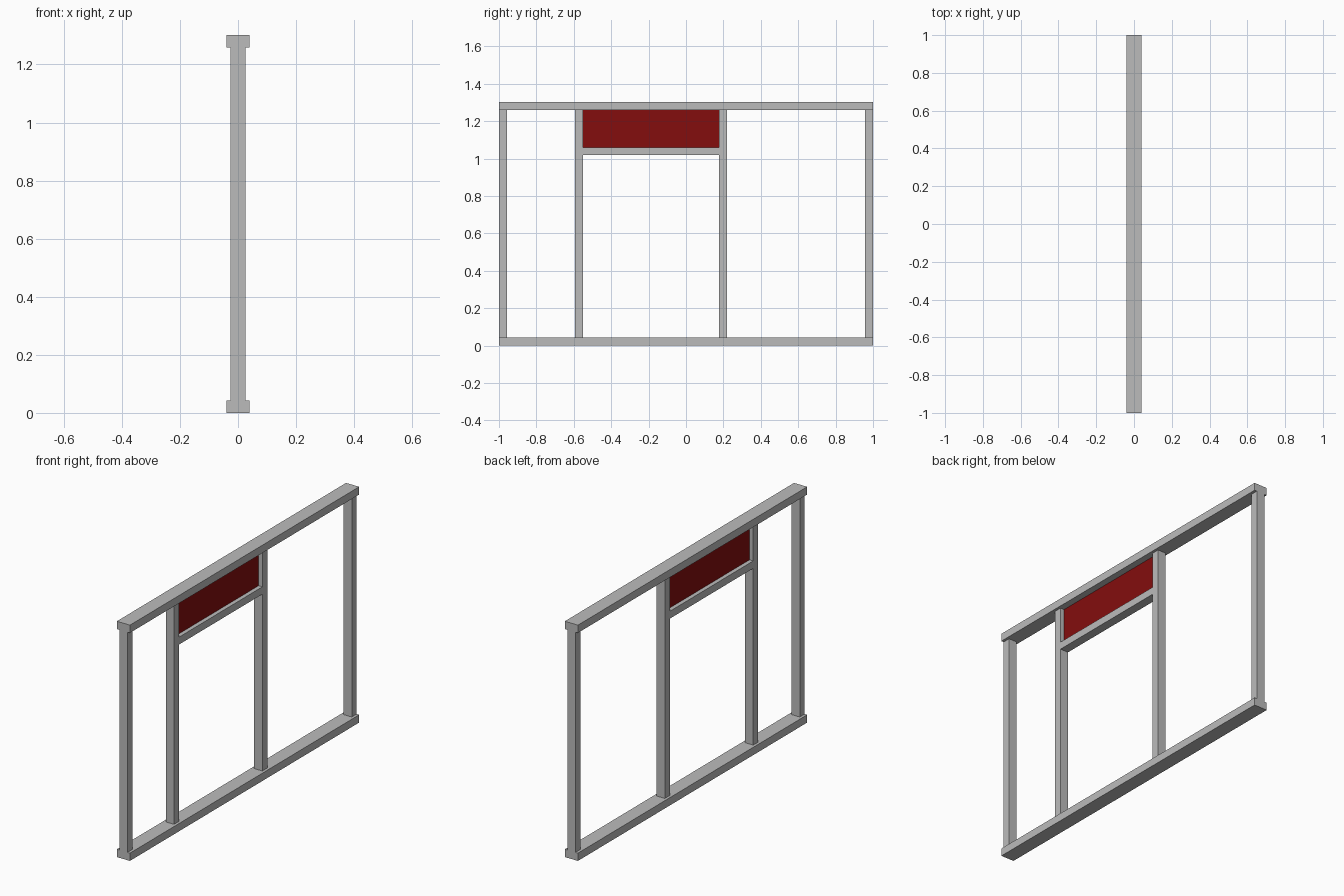
import bpy

cube = bpy.data.objects.get("Cube")
if cube:
    bpy.data.objects.remove(cube, do_unlink=True)


def make_material(name, color):
    mat = bpy.data.materials.new(name)
    mat.use_nodes = True
    mat.diffuse_color = color
    mat.node_tree.nodes["Principled BSDF"].inputs["Base Color"].default_value = color
    return mat


def box(name, depth, y_range, z_range, mat):
    """Box centred on x = 0, spanning the given y and z ranges."""
    (y0, y1), (z0, z1) = y_range, z_range
    bpy.ops.mesh.primitive_cube_add(size=1, location=(0, (y0 + y1) / 2, (z0 + z1) / 2))
    obj = bpy.context.object
    obj.name = name
    obj.scale = (depth, y1 - y0, z1 - z0)
    bpy.ops.object.transform_apply(location=False, rotation=False, scale=True)
    obj.data.materials.append(mat)
    return obj


grey = make_material("frame grey", (0.5, 0.5, 0.5, 1))
red = make_material("panel red", (0.23, 0.004, 0.004, 1))

HEIGHT = 1.302
BAR = 0.043
RAIL_DEPTH, POST_DEPTH = 0.08, 0.05
inner_z = (BAR, HEIGHT - BAR)

# Full-length rails at the bottom and top
box("bottom_rail", RAIL_DEPTH, (-1, 1), (0, BAR), grey)
box("top_rail", RAIL_DEPTH, (-1, 1), (HEIGHT - BAR, HEIGHT), grey)

# Uprights, placed by their lower y edge
posts = {"front_post": -1, "door_front_post": -0.594,
         "door_back_post": 0.177, "back_post": 1 - BAR}
for name, y in posts.items():
    box(name, POST_DEPTH, (y, y + BAR), inner_z, grey)

# Door head and the thin panel above it
opening = (posts["door_front_post"] + BAR, posts["door_back_post"])
box("door_head", POST_DEPTH, opening, (1.019, 1.06), grey)
box("transom_panel", 0.004, opening, (1.06, inner_z[1]), red)
